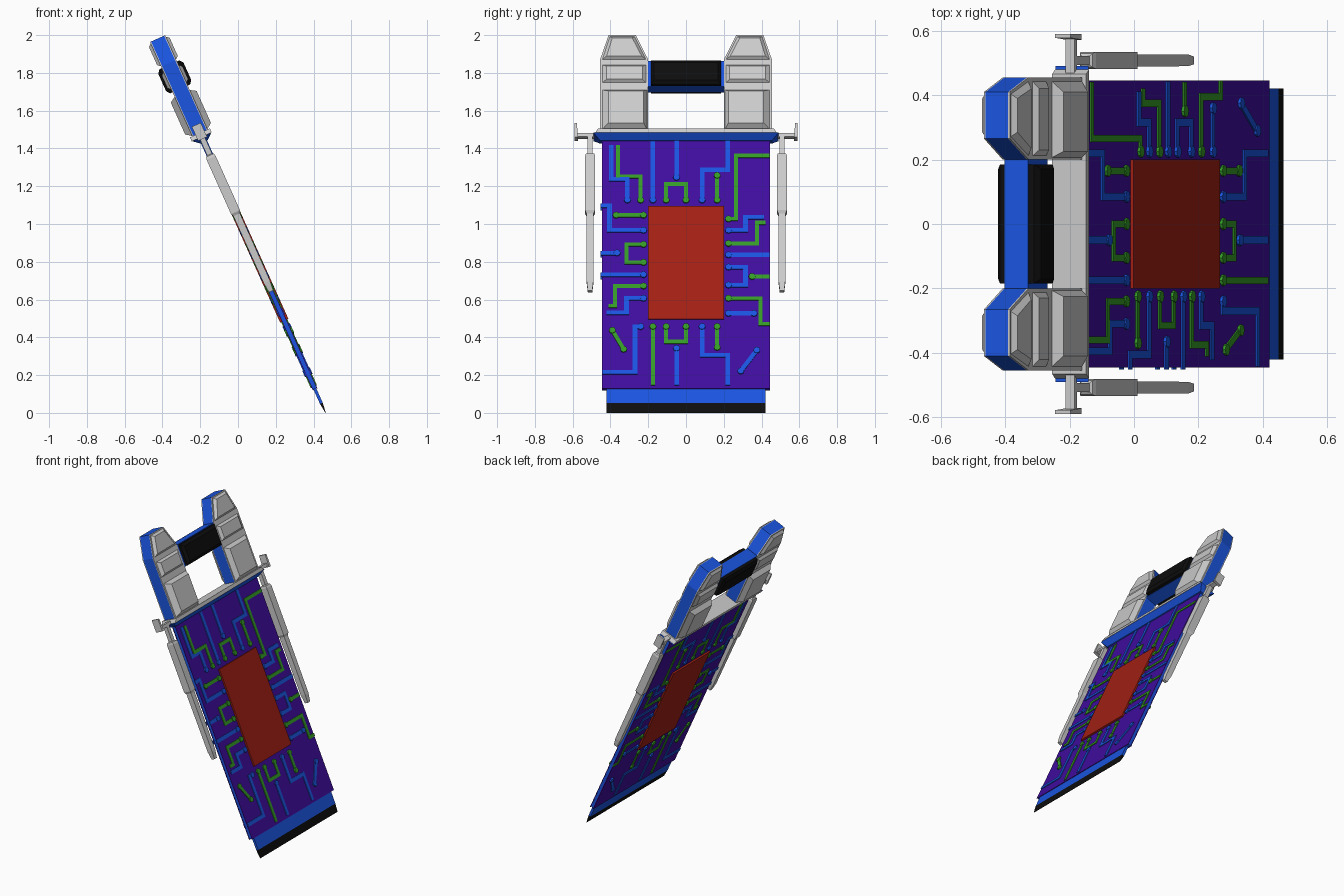
import bpy, bmesh, math
from mathutils import Matrix, Vector

TILT = math.atan(0.449)
COS = math.cos(TILT)
# local frame: x = thickness, y = width, z = length along the leaning blade
FRAME = Matrix.Translation((0.464, 0, 0)) @ Matrix.Rotation(-TILT, 4, 'Y')


def material(name, rgb):
    m = bpy.data.materials.new(name)
    m.diffuse_color = (*rgb, 1)
    return m


BLUE = material("blue", (0.01, 0.09, 0.75))
PURPLE = material("purple", (0.05, 0.004, 0.34))
GREEN = material("green", (0.035, 0.33, 0.02))
RED = material("red", (0.36, 0.014, 0.007))
BLACK = material("black", (0.004, 0.004, 0.004))


def finish(name, bm, mat=None, mirror=""):
    bmesh.ops.recalc_face_normals(bm, faces=bm.faces[:])
    me = bpy.data.meshes.new(name)
    bm.to_mesh(me)
    bm.free()
    ob = bpy.data.objects.new(name, me)
    bpy.context.collection.objects.link(ob)
    ob.matrix_world = FRAME
    if mat:
        me.materials.append(mat)
    if mirror:
        mod = ob.modifiers.new("Mirror", 'MIRROR')
        mod.use_axis = [a in mirror for a in "xyz"]
        mod.use_mirror_merge = False
    return ob


def add_loft(bm, rings):
    loops = [[bm.verts.new(p) for p in r] for r in rings]
    n = len(loops[0])
    for a, b in zip(loops, loops[1:]):
        for i in range(n):
            j = (i + 1) % n
            bm.faces.new((a[i], a[j], b[j], b[i]))
    bm.faces.new(loops[0][::-1])
    bm.faces.new(loops[-1])


def loft(name, rings, mat=None, mirror=""):
    bm = bmesh.new()
    add_loft(bm, rings)
    return finish(name, bm, mat, mirror)


def flat(x, outline):
    return [(x, y, z) for y, z in outline]


def rect(y0, y1, z0, z1):
    return [(y0, z0), (y1, z0), (y1, z1), (y0, z1)]


def section(z, hx, hy, cy=0):
    return [(-hx, cy - hy, z), (hx, cy - hy, z), (hx, cy + hy, z), (-hx, cy + hy, z)]


def box(name, x0, x1, outline, mat=None, mirror=""):
    return loft(name, [flat(x0, outline), flat(x1, outline)], mat, mirror)


# blade: core, circuit board sheets, lower edge, central chip
box("blade_core", -0.009, 0.009, rect(-0.443, 0.443, 0.14, 1.59), BLUE)
box("circuit_board", 0.009, 0.013, rect(-0.445, 0.445, 0.136, 1.59), PURPLE, "x")
box("edge_band", -0.008, 0.008, rect(-0.42, 0.42, 0.055, 0.14), BLUE)
loft("cutting_edge", [section(0, 0.001, 0.42), section(0.055, 0.008, 0.42)], BLACK)
chip = rect(-0.2, 0.2, 0.535, 1.19)
box("chip", 0.012, 0.024, chip, RED, "x")

# circuit traces as (width, height) paths
blue_paths = [
    [(-.31, 1.12), (-.31, 1.23), (-.395, 1.23), (-.395, 1.40)],
    [(-.175, 1.12), (-.175, 1.42)],
    [(-.05, 1.24), (-.05, 1.43)],
    [(.085, 1.12), (.085, 1.28), (.22, 1.28), (.22, 1.43)],
    [(-.225, .96), (-.405, .96), (-.405, 1.09), (-.44, 1.09)],
    [(-.365, .84), (-.44, .84)],
    [(-.225, .725), (-.44, .725)],
    [(-.225, .60), (-.315, .60), (-.315, .525), (-.41, .525)],
    [(.225, .96), (.315, .96), (.315, 1.03), (.40, 1.03)],
    [(.225, .83), (.43, .83)],
    [(.225, .765), (.315, .765), (.315, .67), (.225, .67)],
    [(.225, .52), (.36, .52)],
    [(-.24, .45), (-.27, .45), (-.27, .21), (-.43, .21)],
    [(-.05, .335), (-.05, .15)],
    [(.085, .45), (.085, .30), (.22, .30), (.22, .15)],
    [(.375, .325), (.29, .215)],
]
green_paths = [
    [(-.24, 1.12), (-.24, 1.245), (-.36, 1.245), (-.36, 1.40)],
    [(-.105, 1.12), (-.105, 1.205), (0, 1.205), (0, 1.12)],
    [(.165, 1.12), (.165, 1.25)],
    [(.225, 1.02), (.265, 1.02), (.265, 1.355), (.43, 1.355)],
    [(-.225, 1.04), (-.37, 1.04)],
    [(-.225, .885), (-.315, .885), (-.315, .79), (-.225, .79)],
    [(-.225, .665), (-.375, .665), (-.375, .56), (-.40, .56)],
    [(.225, .89), (.375, .89), (.375, 1.0), (.41, 1.0)],
    [(.35, .715), (.43, .715)],
    [(.225, .60), (.395, .60), (.395, .465), (.435, .465)],
    [(-.175, .45), (-.175, .15)],
    [(-.105, .45), (-.105, .37), (0, .37), (0, .45)],
    [(.165, .45), (.165, .34)],
    [(-.39, .43), (-.33, .33)],
]


def traces(name, paths, mat, w=0.012):
    bm = bmesh.new()
    for path in paths:
        pts = [Vector((y, z / COS)) for y, z in path]
        for a, b in zip(pts, pts[1:]):
            d = (b - a).normalized() * w
            s = Vector((-d.y, d.x))
            quad = [a - d - s, b + d - s, b + d + s, a - d + s]
            add_loft(bm, [flat(0.012, quad), flat(0.018, quad)])
        # solder pads on the inner ends
        for p in (pts[0], pts[-1]):
            if abs(p.x) < 0.395 and 0.2 < p.y * COS < 1.26:
                ring = [(p.x + 0.018 * math.cos(k * math.pi / 4),
                         p.y + 0.018 * math.sin(k * math.pi / 4)) for k in range(8)]
                add_loft(bm, [flat(0.012, ring), flat(0.022, ring)])
    return finish(name, bm, mat, "x")


traces("blue_traces", blue_paths, BLUE)
traces("green_traces", green_paths, GREEN, 0.011)

# guard: flared collar, cap plate, side spurs
loft("guard_collar", [section(1.572, 0.02, 0.455), section(1.602, 0.056, 0.49)], BLUE)
loft("guard_plate", [section(1.602, 0.058, 0.48), section(1.625, 0.058, 0.465)])
box("guard_spur", -0.015, 0.015, rect(0.46, 0.59, 1.597, 1.618), None, "y")
box("spur_tip", -0.026, 0.026,
    [(.572, 1.59), (.59, 1.59), (.59, 1.672), (.578, 1.672)], None, "y")

# side rods hanging from the guard
rod = [(1.61, .014), (1.50, .014), (1.495, .022), (1.48, .026), (1.165, .026),
       (1.15, .019), (0.76, .018), (0.705, .012)]
loft("side_rod", [section(z, r, r, 0.508) for z, r in rod], None, "y")

# handle arms: blue body, grey face plates, raised panels
arm = [(.20, 1.62), (.455, 1.62), (.455, 2.03), (.41, 2.172), (.265, 2.172), (.20, 2.03)]
box("handle_arm", -0.038, 0.038, arm, BLUE, "y")
box("arm_face", 0.038, 0.044, arm, None, "xy")


def panel(name, base, top, h):
    loft(name, [flat(0.042, base), flat(h, top)], None, "xy")


panel("lower_panel", rect(.205, .445, 1.625, 1.855), rect(.225, .41, 1.65, 1.835), 0.075)
panel("middle_panel", rect(.21, .445, 1.895, 2.0), rect(.23, .42, 1.91, 1.985), 0.06)
panel("upper_panel",
      [(.21, 2.03), (.445, 2.03), (.405, 2.165), (.27, 2.165)],
      [(.235, 2.045), (.42, 2.045), (.39, 2.15), (.285, 2.15)], 0.06)

# grip: blue crossbar with black pads
box("grip_bar", -0.04, 0.04, rect(-0.21, 0.21, 1.876, 2.024), BLUE)
loft("grip_pad", [flat(0.038, rect(-.185, .185, 1.88, 2.02)),
                  flat(0.058, rect(-.185, .185, 1.88, 2.02)),
                  flat(0.073, rect(-.17, .17, 1.90, 2.0))], BLACK, "x")
